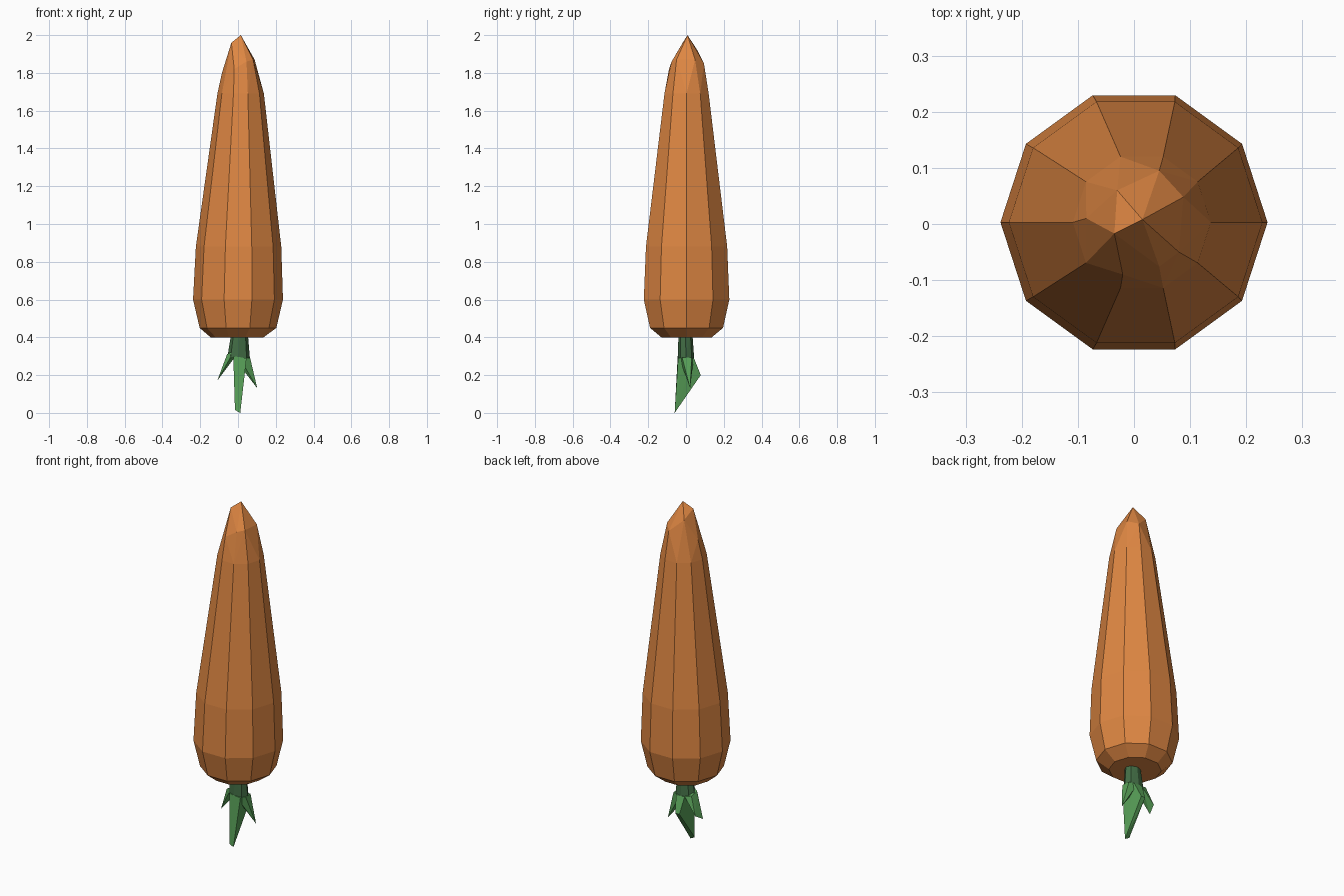
import bpy, bmesh, math


def material(name, rgb):
    m = bpy.data.materials.new(name)
    m.diffuse_color = (*rgb, 1)
    return m


ORANGE = material("carrot orange", (0.73, 0.24, 0.055))
DARK = material("dark stem green", (0.055, 0.155, 0.06))
LEAF = material("leaf green", (0.10, 0.36, 0.10))


def ring(n, z, rx, ry=None, cx=0, cy=0):
    ry = rx if ry is None else ry
    return [(cx + rx * math.cos(2 * math.pi * k / n),
             cy + ry * math.sin(2 * math.pi * k / n), z) for k in range(n)]


def hull(name, points, mat):
    """Convex, flat-faced part wrapped around the given points."""
    bm = bmesh.new()
    for p in points:
        bm.verts.new(p)
    res = bmesh.ops.convex_hull(bm, input=bm.verts[:])
    loose = [v for v in bm.verts if not v.link_faces]
    bmesh.ops.delete(bm, geom=loose, context='VERTS')
    bmesh.ops.dissolve_limit(bm, angle_limit=0.01, verts=bm.verts[:], edges=bm.edges[:])
    bmesh.ops.recalc_face_normals(bm, faces=bm.faces[:])
    me = bpy.data.meshes.new(name)
    bm.to_mesh(me)
    bm.free()
    me.materials.append(mat)
    ob = bpy.data.objects.new(name, me)
    bpy.context.collection.objects.link(ob)
    return ob


# Root: ten-sided rings closing to an irregular faceted tip
body = []
for z, r, cx in ((0.40, 0.14, -0.005), (0.45, 0.203, 0), (0.60, 0.238, 0),
                 (0.88, 0.226, 0.003), (1.48, 0.15, 0.012), (1.69, 0.123, 0.014)):
    body += ring(10, z, r, cx=cx, cy=0.003)
body += [(0.088, 0.048, 1.87), (0.045, 0.095, 1.85), (-0.03, 0.06, 1.92),
         (-0.035, -0.017, 1.96), (0.045, -0.076, 1.86), (0.08, -0.05, 1.87),
         (-0.02, -0.09, 1.82), (-0.085, 0.01, 1.80), (0.015, 0.008, 2.0)]
hull("carrot_root", body, ORANGE)

# Stem under the root
hull("stem", ring(8, 0.42, 0.044, 0.037, 0.008, -0.003)
     + ring(8, 0.29, 0.06, 0.043, 0.003, 0), DARK)

# Three pointed leaves hanging from the stem
hull("left_leaf", [(-0.058, -0.02, 0.31), (-0.056, 0.03, 0.30), (-0.02, -0.035, 0.33),
                   (-0.02, 0.04, 0.29), (-0.11, 0.0, 0.17), (-0.095, 0.05, 0.20)], LEAF)
hull("right_leaf", [(0.064, -0.02, 0.292), (0.06, 0.03, 0.292), (0.01, -0.035, 0.29),
                    (0.01, 0.04, 0.29), (0.033, 0.0, 0.22), (0.102, 0.022, 0.13)], LEAF)
hull("middle_leaf", [(-0.025, -0.044, 0.30), (0.045, -0.042, 0.29), (-0.02, 0.042, 0.29),
                     (0.035, 0.042, 0.29), (0.034, -0.03, 0.20), (-0.012, 0.078, 0.20),
                     (0.015, 0.078, 0.20), (-0.016, -0.058, 0.015), (0.012, -0.06, 0.0)], LEAF)
